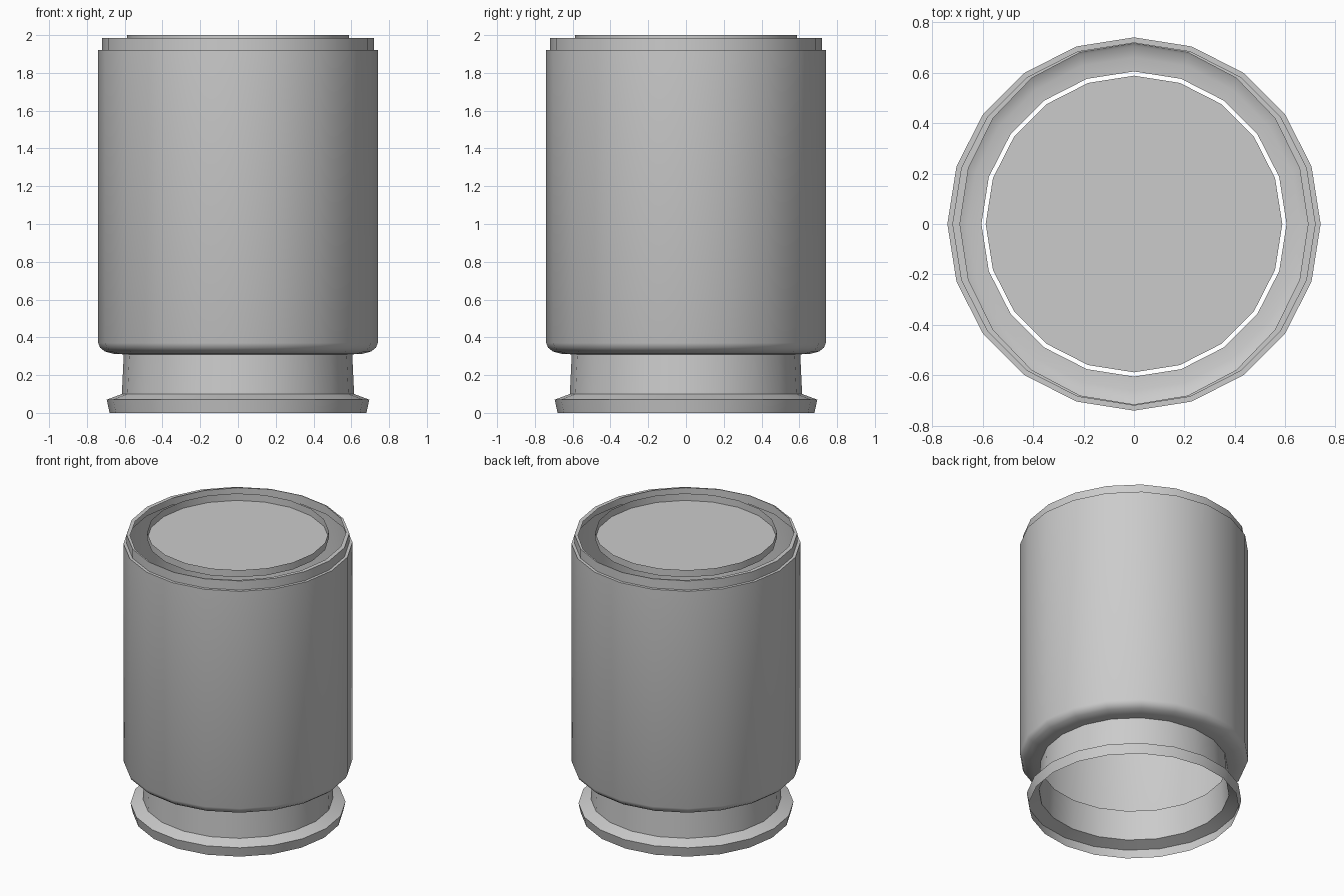
import bpy, bmesh, math

if "Cube" in bpy.data.objects:
    bpy.data.objects.remove(bpy.data.objects["Cube"])

SIDES = 20


def lathe(name, profile, cap_first=False):
    """Join rings of (x radius, z, optional y radius); an upward profile faces outward."""
    bm = bmesh.new()
    rings = []
    for rx, z, *ry in profile:
        ry = ry[0] if ry else rx
        rings.append([bm.verts.new((rx * math.cos(2 * math.pi * i / SIDES),
                                    ry * math.sin(2 * math.pi * i / SIDES), z))
                      for i in range(SIDES)])
    for low, high in zip(rings, rings[1:]):
        for i in range(SIDES):
            j = (i + 1) % SIDES
            bm.faces.new((low[i], low[j], high[j], high[i]))
    if cap_first:
        bm.faces.new(rings[0])
    mesh = bpy.data.meshes.new(name)
    bm.to_mesh(mesh)
    bm.free()
    ob = bpy.data.objects.new(name, mesh)
    bpy.context.collection.objects.link(ob)
    bpy.ops.object.select_all(action='DESELECT')
    ob.select_set(True)
    bpy.context.view_layer.objects.active = ob
    bpy.ops.object.shade_smooth_by_angle(angle=math.radians(40))
    return ob


# Thin hollow body: rounded bottom with open floor, stepped lip, narrow top rim
lathe("body", [(0.605, 0.31), (0.66, 0.313), (0.705, 0.325), (0.73, 0.345),
               (0.74, 0.37), (0.74, 1.92), (0.72, 1.92), (0.72, 1.985),
               (0.69, 1.985, 0.715)])

# Thin open foot: flared rim and tapering neck
lathe("foot_and_neck", [(0.68, 0.0), (0.695, 0.07), (0.615, 0.10), (0.605, 0.31)])

# Shallow lid tray inside the mouth, with a clear gap around it
lathe("lid_tray", [(0.588, 1.95), (0.588, 2.0)], cap_first=True)
